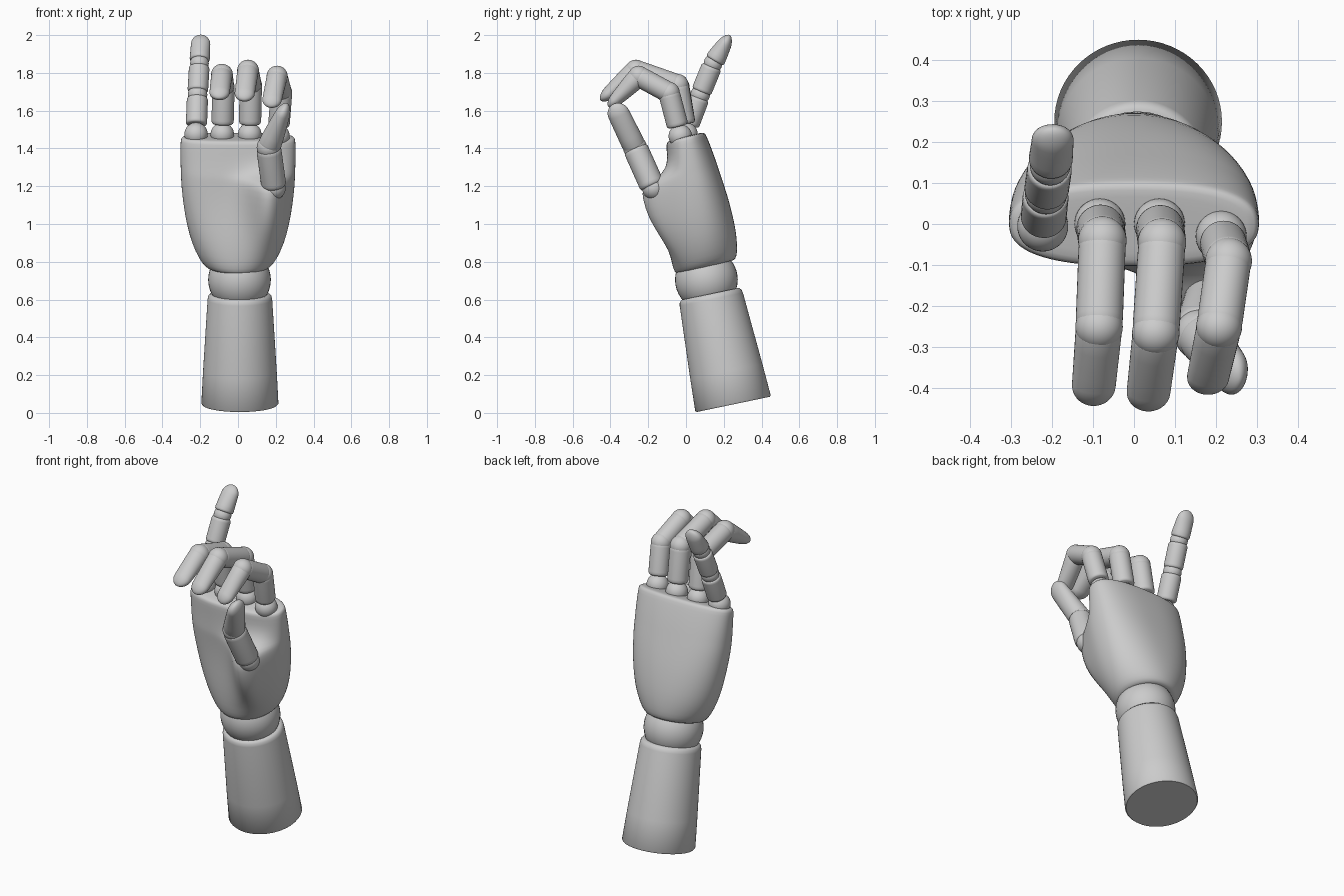
import bpy, math
from mathutils import Vector

if "Cube" in bpy.data.objects:
    bpy.data.objects.remove(bpy.data.objects["Cube"])


def finish(name, verts, faces, angle=45, subsurf=0):
    me = bpy.data.meshes.new(name)
    me.from_pydata(verts, [], faces)
    ob = bpy.data.objects.new(name, me)
    bpy.context.collection.objects.link(ob)
    if subsurf:
        m = ob.modifiers.new("smooth", 'SUBSURF')
        m.levels = m.render_levels = subsurf
    bpy.ops.object.select_all(action='DESELECT')
    bpy.context.view_layer.objects.active = ob
    ob.select_set(True)
    if subsurf:
        bpy.ops.object.shade_smooth()
    else:
        bpy.ops.object.shade_smooth_by_angle(angle=math.radians(angle))
    return ob


def loft(name, rings, **kw):
    """Skin a list of equal rings and cap both ends."""
    n = len(rings[0])
    verts = [v for r in rings for v in r]
    faces = [(i * n + j, i * n + (j + 1) % n, (i + 1) * n + (j + 1) % n, (i + 1) * n + j)
             for i in range(len(rings) - 1) for j in range(n)]
    faces.append(tuple(reversed(range(n))))
    faces.append(tuple(range((len(rings) - 1) * n, len(rings) * n)))
    return finish(name, verts, faces, **kw)


def tube(name, p, q, profile, side=(1, 0, 0), n=36):
    """Tube from p to q; profile rows are (t, half width along side, half thickness)."""
    p, q = Vector(p), Vector(q)
    axis = (q - p).normalized()
    u = Vector(side)
    u = (u - axis * u.dot(axis)).normalized()
    v = axis.cross(u)
    rings = []
    for t, ru, rv in profile:
        c = p.lerp(q, t)
        rings.append([c + u * ru * math.cos(a) + v * rv * math.sin(a)
                      for a in (2 * math.pi * k / n for k in range(n))])
    return loft(name, rings)


def ball(name, c, r):
    bpy.ops.mesh.primitive_uv_sphere_add(segments=36, ring_count=20, radius=r, location=c)
    ob = bpy.context.object
    ob.name = name
    bpy.ops.object.shade_smooth()
    return ob


def segment(name, p, q, r, gap, end_gap, side=(1, 0, 0)):
    """Cylindrical finger bone with softened ends."""
    p, q = Vector(p), Vector(q)
    d = (q - p).normalized()
    prof = [(0, .84), (.02, .93), (.06, .99), (.12, 1), (.88, 1), (.94, .99), (.98, .93), (1, .84)]
    tube(name, p + d * gap, q - d * end_gap, [(t, r * k, r * k) for t, k in prof], side)


def fingertip(name, p, q, r, gap, side=(1, 0, 0), thin=.5):
    """Wedge-shaped end bone with a rounded tip."""
    p, q = Vector(p), Vector(q)
    p = p + (q - p).normalized() * gap
    cap = 1.0 * r / (q - p).length
    prof = [(0, .86), (.03, .96), (.08, 1)] + [(.08 + (.92 - cap) * k / 4, 1) for k in range(1, 5)]
    prof += [(1 - cap + cap * math.sin(a), math.cos(a)) for a in (math.radians(d) for d in range(10, 86, 10))]
    prof.append((1, .06))
    tube(name, p, q, [(t, r * k * (1 - .08 * t), r * k * (1 - (1 - thin) * t ** 1.3))
                      for t, k in prof], side)


# Forearm and wrist ball
tube("forearm", (.01, .25, .045), (.01, .128, .63),
     [(0, .198, .198), (.012, .204, .204), (.3, .195, .195), (.95, .171, .171),
      (.98, .167, .167), (1, .155, .155), (1, .13, .13)], n=64)
ball("wrist_ball", (.008, .108, .705), .166)

# Palm: z, y centre, half width, back depth, front depth, thumb mound
sections = [
    (.775, .105, .12, .11, .11, 0),
    (.768, .105, .155, .15, .15, 0),
    (.785, .104, .180, .163, .163, 0),
    (.82, .10, .207, .172, .172, .005),
    (.90, .09, .245, .178, .172, .03),
    (1.0, .07, .272, .178, .155, .085),
    (1.1, .05, .289, .172, .135, .135),
    (1.2, .03, .300, .160, .122, .155),
    (1.25, .022, .302, .152, .120, .150),
    (1.275, .018, .303, .148, .118, .115),
    (1.30, .015, .304, .143, .115, .03),
    (1.36, .008, .305, .13, .108, .0),
    (1.43, 0, .305, .112, .103, 0),
    (1.455, -.003, .302, .104, .100, 0),
    (1.463, -.003, .288, .09, .088, 0),
    (1.463, -.003, .2, .05, .05, 0),
]
rings = []
for z, cy, w, back, front, mound in sections:
    ring = []
    for k in range(48):
        a = 2 * math.pi * k / 48
        c, s = math.cos(a), math.sin(a)
        e = 2 / (2.0 + .5 * min(1, max(0, (z - .8) / .4)))
        x = w * math.copysign(abs(c) ** e, c)
        y = math.copysign(abs(s) ** e, s) * (back if s > 0 else front)
        if s < 0:
            y -= mound * math.exp(-((x - .17) / .115) ** 2) * min(1, abs(s) * 1.4)
        ring.append((x, cy + y, z + .25 * y))
    rings.append(ring)
loft("palm", rings, subsurf=1)

# Fingers: knuckle, two joints, tip, radius, gap at the joints
fingers = {
    "little_finger": ((-.222, -.005, 1.475), (-.214, .075, 1.685), (-.204, .143, 1.85),
                      (-.195, .232, 2.0), .056, .018),
    "ring_finger": ((-.083, .0, 1.475), (-.077, -.04, 1.725), (-.085, -.25, 1.79),
                    (-.102, -.44, 1.665), .059, .0),
    "middle_finger": ((.062, .0, 1.475), (.068, -.045, 1.735), (.053, -.265, 1.812),
                      (.03, -.452, 1.655), .059, .0),
    "index_finger": ((.212, -.03, 1.465), (.23, -.09, 1.695), (.207, -.25, 1.782),
                     (.172, -.41, 1.62), .057, .0),
}
for name, (a, b, c, d, r, gap) in fingers.items():
    ball(name + "_knuckle", a, .062)
    segment(name + "_lower", a, b, r, .055, gap)
    ball(name + "_lower_joint", b, r * (.92 if gap else 1))
    segment(name + "_middle", b, c, r * .97, gap, gap)
    ball(name + "_upper_joint", c, r * (.88 if gap else .98))
    fingertip(name + "_tip", c, d, r * .96, gap)

# Thumb
base, joint, tip = (.19, -.178, 1.2), (.162, -.27, 1.405), (.258, -.382, 1.635)
ball("thumb_knuckle", (.19, -.17, 1.19), .062)
segment("thumb_lower", base, joint, .066, 0, .005)
ball("thumb_joint", joint, .063)
fingertip("thumb_tip", joint, tip, .062, .005, side=(0, 1, 0), thin=.5)
